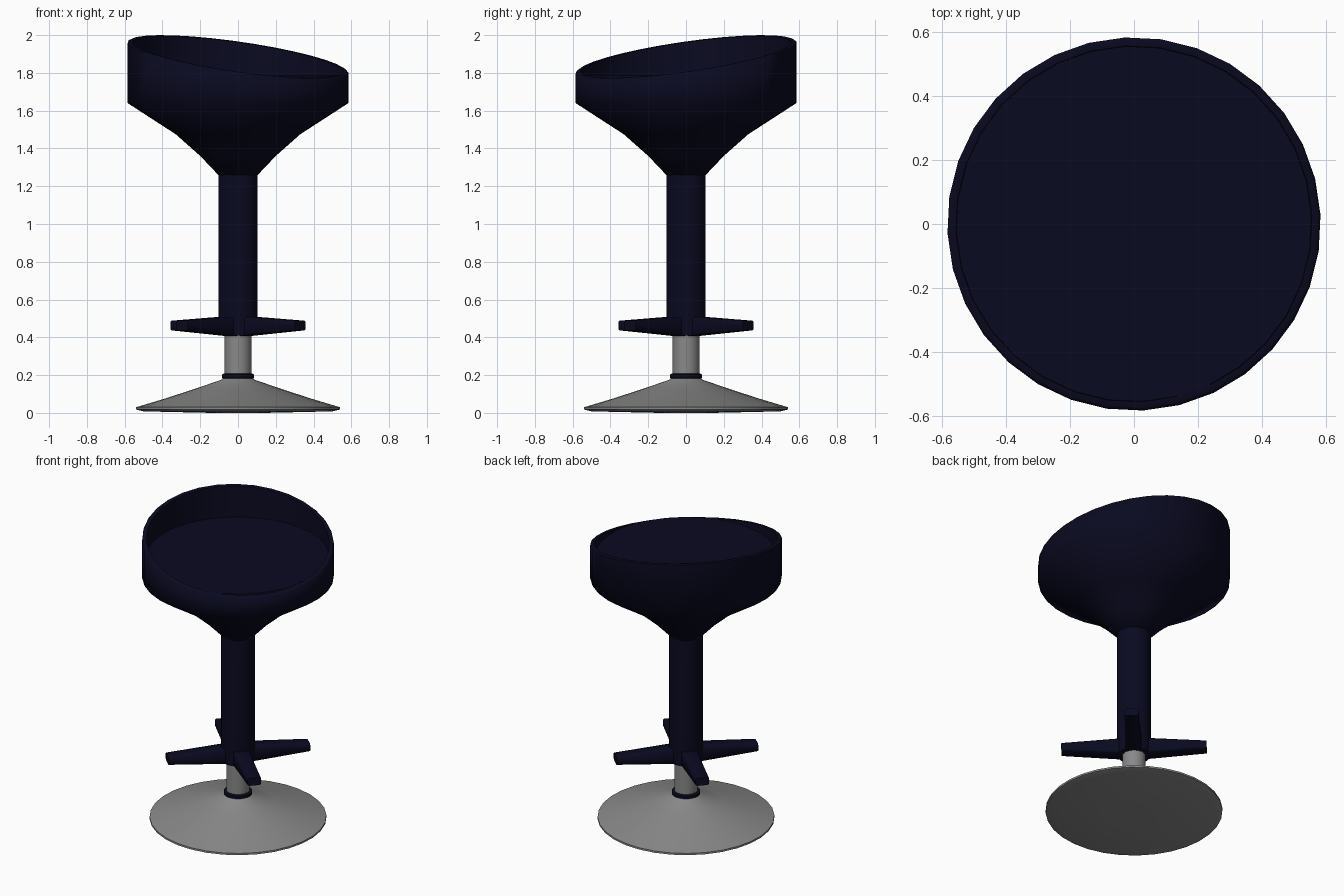
import bpy, bmesh, math

if "Cube" in bpy.data.objects:
    bpy.data.objects.remove(bpy.data.objects["Cube"])

def material(name, rgb):
    m = bpy.data.materials.new(name)
    m.diffuse_color = (*rgb, 1)
    m.use_nodes = True
    m.node_tree.nodes["Principled BSDF"].inputs["Base Color"].default_value = m.diffuse_color
    return m

navy = material("dark navy", (0.003, 0.003, 0.015))
grey = material("metal grey", (0.25, 0.25, 0.25))

def finish(name, bm, mat, angle=30):
    bmesh.ops.recalc_face_normals(bm, faces=bm.faces)
    me = bpy.data.meshes.new(name)
    bm.to_mesh(me)
    bm.free()
    ob = bpy.data.objects.new(name, me)
    bpy.context.collection.objects.link(ob)
    me.materials.append(mat)
    bpy.ops.object.select_all(action='DESELECT')
    ob.select_set(True)
    bpy.context.view_layer.objects.active = ob
    bpy.ops.object.shade_smooth_by_angle(angle=math.radians(angle))
    return ob

def lathe(name, profile, mat, sides=32, height=None, angle=30):
    """Spin (radius, z) points round z; height(x, y, z, i) may move a ring."""
    bm = bmesh.new()
    rings = []
    for i, (r, z) in enumerate(profile):
        ring = []
        for k in range(sides):
            a = 2 * math.pi * (k + 0.25) / sides
            x, y = r * math.cos(a), r * math.sin(a)
            ring.append(bm.verts.new((x, y, height(x, y, z, i) if height else z)))
        rings.append(ring)
    for a, b in zip(rings, rings[1:]):
        for k in range(sides):
            n = (k + 1) % sides
            bm.faces.new((a[k], a[n], b[n], b[k]))
    bm.faces.new(rings[0])
    bm.faces.new(rings[-1])
    return finish(name, bm, mat, angle)

# Base, collar and lower pole
lathe("base", [(0.14, 0.0), (0.50, 0.008), (0.54, 0.018), (0.54, 0.03),
               (0.39, 0.075), (0.22, 0.13), (0.09, 0.175), (0.07, 0.19)], grey)
lathe("collar", [(0.075, 0.18), (0.086, 0.185), (0.086, 0.203), (0.075, 0.208)], navy)
lathe("lower_pole", [(0.071, 0.17), (0.071, 0.45)], grey)

# Upper column
lathe("column", [(0.10, 0.41), (0.103, 0.45), (0.103, 1.28)], navy)

# Bowl: the rim lies in a plane rising towards the back left, the floor is level
TILTED = (4, 5, 6)

def tilt(x, y, z, i):
    return z + 0.198 * (y - x) / math.sqrt(2) if i in TILTED else z

lathe("seat", [(0.10, 1.255), (0.20, 1.36), (0.33, 1.475), (0.585, 1.64),
               (0.585, 1.88), (0.575, 1.886), (0.558, 1.884), (0.556, 1.785)],
      navy, height=tilt, angle=60)

# Footrest: four tapered arms
bm = bmesh.new()
for deg in (48, 138, 228, 318):
    c, s = math.cos(math.radians(deg)), math.sin(math.radians(deg))
    ends = []
    for d, w, lo, hi in ((0.04, 0.05, 0.406, 0.512), (0.443, 0.042, 0.437, 0.488)):
        b = 0.007
        section = [(-w, lo + b), (-w + b, lo), (w - b, lo), (w, lo + b),
                   (w, hi - b), (w - b, hi), (b - w, hi), (-w, hi - b)]
        ends.append([bm.verts.new((d * c - u * s, d * s + u * c, z)) for u, z in section])
    for k in range(8):
        n = (k + 1) % 8
        bm.faces.new((ends[0][k], ends[0][n], ends[1][n], ends[1][k]))
    bm.faces.new(ends[0])
    bm.faces.new(ends[1])
finish("footrest", bm, navy, 50)
